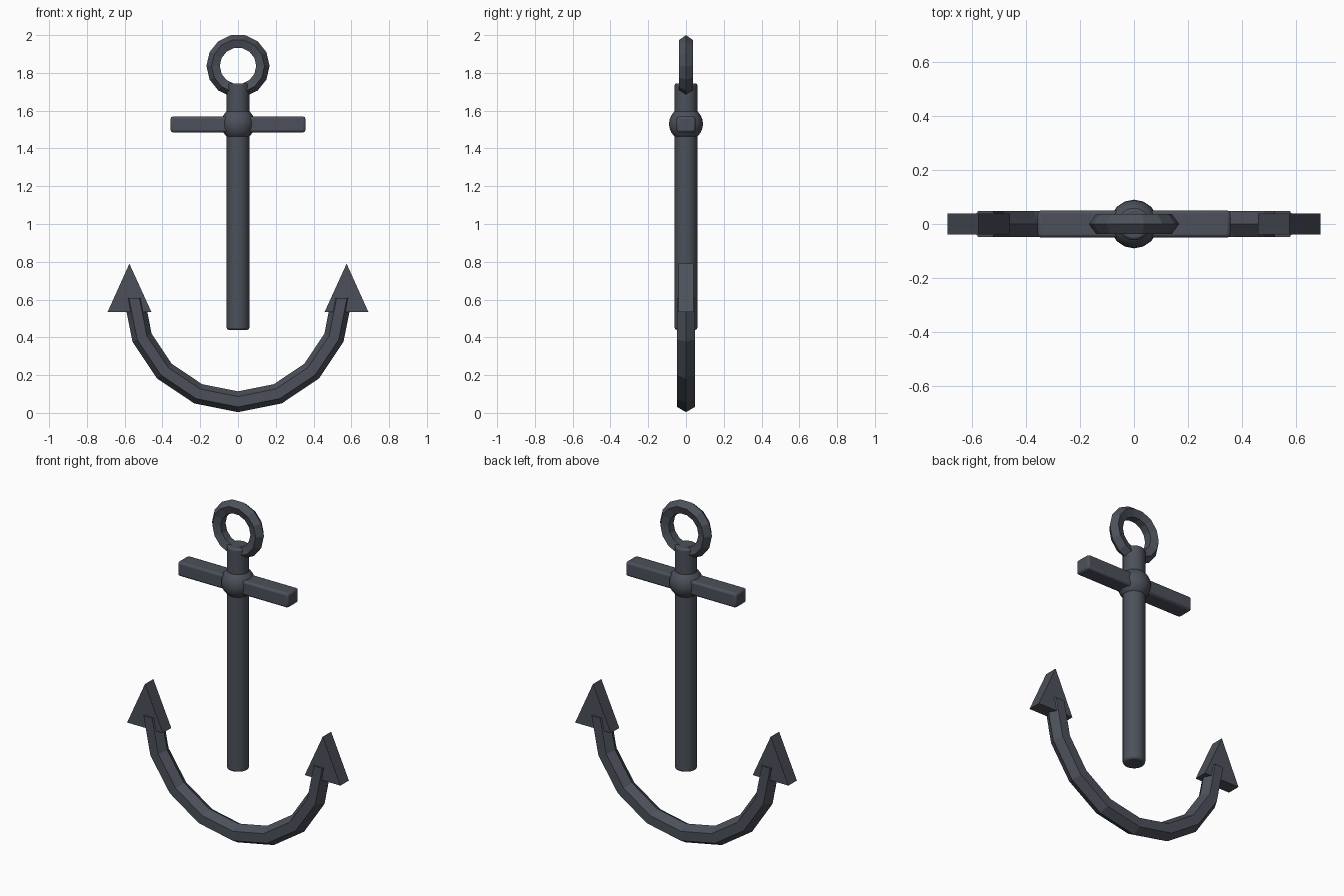
import bpy, bmesh
from math import sin, cos, pi, radians

if "Cube" in bpy.data.objects:
    bpy.data.objects.remove(bpy.data.objects["Cube"])

iron = bpy.data.materials.new("dark slate iron")
iron.diffuse_color = (0.072, 0.081, 0.102, 1)
iron.use_nodes = True
iron.node_tree.nodes["Principled BSDF"].inputs["Base Color"].default_value = iron.diffuse_color


def finish(bm, name, bevel=0, smooth=False):
    bmesh.ops.recalc_face_normals(bm, faces=bm.faces)
    me = bpy.data.meshes.new(name)
    bm.to_mesh(me)
    bm.free()
    me.materials.append(iron)
    ob = bpy.data.objects.new(name, me)
    bpy.context.collection.objects.link(ob)
    if bevel:
        mod = ob.modifiers.new("soft edges", 'BEVEL')
        mod.width = bevel
        mod.segments = 2
        mod.limit_method = 'ANGLE'
        mod.angle_limit = radians(40)
    if smooth:
        bpy.ops.object.select_all(action='DESELECT')
        ob.select_set(True)
        bpy.context.view_layer.objects.active = ob
        bpy.ops.object.shade_smooth_by_angle(angle=radians(35))
    return ob


def torus(name, cz, major, minor, sides, angles, closed):
    """Low-poly torus (or arc) in the xz plane, section vertex pointing outward."""
    bm = bmesh.new()
    rings = []
    for a in angles:
        ring = []
        for k in range(sides):
            t = 2 * pi * k / sides
            r = major + minor * cos(t)
            ring.append(bm.verts.new((r * cos(a), minor * sin(t), cz + r * sin(a))))
        rings.append(ring)
    pairs = list(zip(rings, rings[1:]))
    if closed:
        pairs.append((rings[-1], rings[0]))
    else:
        bm.faces.new(rings[0])
        bm.faces.new(rings[-1])
    for p, q in pairs:
        for k in range(sides):
            j = (k + 1) % sides
            bm.faces.new((p[k], p[j], q[j], q[k]))
    return finish(bm, name)


# Ring at the top
torus("ring", 1.837, 0.128, 0.039, 5, [2 * pi * i / 14 for i in range(14)], True)

# Curved arms: half of a 16-sided hexagonal-section torus
torus("arms", 0.609, 0.55, 0.055, 6, [pi + pi * i / 8 for i in range(9)], False)

# Shank
bm = bmesh.new()
bmesh.ops.create_cone(bm, cap_ends=True, segments=16, radius1=0.06, radius2=0.06, depth=1.305)
bmesh.ops.translate(bm, verts=bm.verts, vec=(0, 0, 1.0925))
finish(bm, "shank", 0.01, True)

# Stock (cross bar)
bm = bmesh.new()
bmesh.ops.create_cube(bm, size=1)
bmesh.ops.scale(bm, verts=bm.verts, vec=(0.714, 0.1, 0.084))
bmesh.ops.translate(bm, verts=bm.verts, vec=(0, 0, 1.527))
finish(bm, "stock", 0.012, True)

# Ball joint where stock crosses shank
bm = bmesh.new()
bmesh.ops.create_uvsphere(bm, u_segments=16, v_segments=12, radius=0.09)
bmesh.ops.translate(bm, verts=bm.verts, vec=(0, 0, 1.53))
finish(bm, "stock_ball", 0, True)

# Triangular flukes on the arm tips
for side, label in ((-1, "left"), (1, "right")):
    bm = bmesh.new()
    front = [bm.verts.new((side * x, -0.039, z))
             for x, z in ((0.459, 0.535), (0.69, 0.535), (0.575, 0.79))]
    face = bm.faces.new(front)
    new = bmesh.ops.extrude_face_region(bm, geom=[face], use_keep_orig=True)["geom"]
    bmesh.ops.translate(bm, vec=(0, 0.078, 0),
                        verts=[g for g in new if isinstance(g, bmesh.types.BMVert)])
    finish(bm, label + "_fluke")
